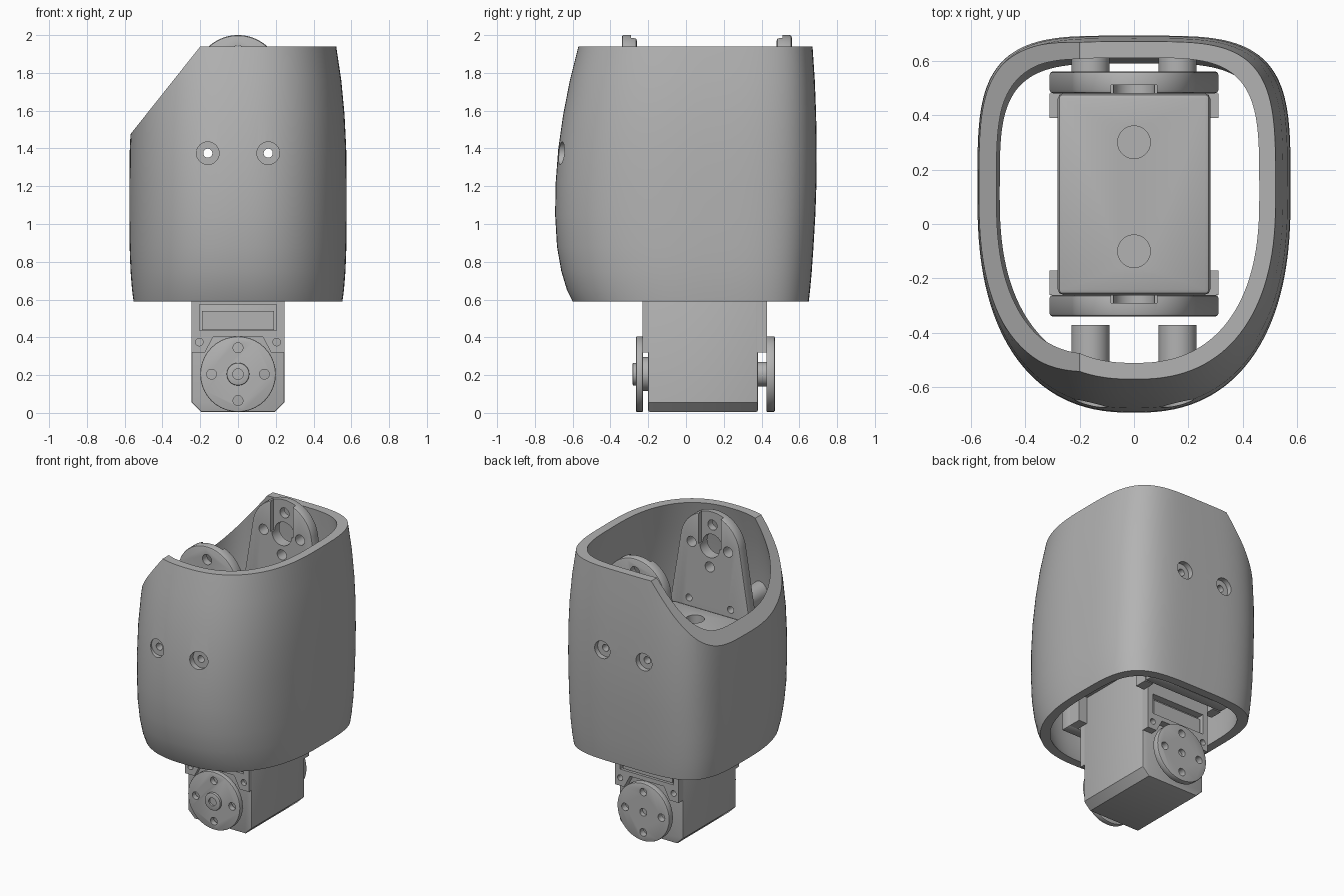
import bpy, bmesh, math
from mathutils import Vector

cube = bpy.data.objects.get("Cube")
if cube:
    bpy.data.objects.remove(cube, do_unlink=True)

grey = bpy.data.materials.new("plain_grey")
grey.use_nodes = True
grey.diffuse_color = (0.45, 0.45, 0.45, 1)
grey.node_tree.nodes["Principled BSDF"].inputs["Base Color"].default_value = (0.45, 0.45, 0.45, 1)

MID = 0.11      # depth centre of the mechanism
HORN_Z = 0.205  # lower joint axis
HUB_Z = 1.77    # upper joint axis
SCREW_X, SCREW_Z = 0.16, 1.375


def finish(name, bm):
    bmesh.ops.recalc_face_normals(bm, faces=bm.faces[:])
    mesh = bpy.data.meshes.new(name)
    bm.to_mesh(mesh)
    bm.free()
    obj = bpy.data.objects.new(name, mesh)
    bpy.context.collection.objects.link(obj)
    mesh.materials.append(grey)
    return obj


def prism(name, pts, a, b, axis="y"):
    """Extrude an outline from a to b along y (outline in xz) or z (outline in xy)."""
    bm = bmesh.new()
    place = (lambda p, d: (p[0], d, p[1])) if axis == "y" else (lambda p, d: (p[0], p[1], d))
    face = bm.faces.new([bm.verts.new(place(p, a)) for p in pts])
    moved = bmesh.ops.extrude_face_region(bm, geom=[face])["geom"]
    step = Vector(place((0, 0), b - a))
    bmesh.ops.translate(bm, vec=step, verts=[v for v in moved if isinstance(v, bmesh.types.BMVert)])
    return finish(name, bm)


def arc(x, z, r, start=0, end=360, n=40):
    full = end - start == 360
    steps = n if full else n + 1
    angles = [math.radians(start + (end - start) * i / n) for i in range(steps)]
    return [(x + r * math.cos(t), z + r * math.sin(t)) for t in angles]


def rect(x0, x1, z0, z1):
    return [(x0, z0), (x1, z0), (x1, z1), (x0, z1)]


def apply(obj, mod):
    bpy.ops.object.select_all(action="DESELECT")
    bpy.context.view_layer.objects.active = obj
    obj.select_set(True)
    bpy.ops.object.modifier_apply(modifier=mod.name)


def cut(obj, *cutters):
    for c in cutters:
        mod = obj.modifiers.new("cut", "BOOLEAN")
        mod.operation, mod.solver, mod.object = "DIFFERENCE", "EXACT", c
        apply(obj, mod)
        bpy.data.objects.remove(c, do_unlink=True)
    return obj


def bevel(obj, width):
    mod = obj.modifiers.new("bevel", "BEVEL")
    mod.width, mod.segments, mod.limit_method = width, 2, "ANGLE"
    mod.angle_limit = math.radians(50)
    apply(obj, mod)
    return obj


def cyl(name, x, z, r, a, b):
    return prism(name, arc(x, z, r), a, b)


# Shell: height, half width, front depth, back depth
levels = [(0.59, 0.553, -0.600, 0.650), (0.65, 0.561, -0.630, 0.657),
          (0.75, 0.569, -0.660, 0.666), (0.88, 0.574, -0.683, 0.675),
          (1.05, 0.575, -0.693, 0.685), (1.22, 0.575, -0.690, 0.691),
          (1.40, 0.573, -0.676, 0.692), (1.58, 0.564, -0.650, 0.689),
          (1.76, 0.547, -0.615, 0.682), (1.94, 0.520, -0.570, 0.670)]


def section(level, inset, n=128):
    z, w, front, back = level
    ring = []
    for i in range(n):
        t = 2 * math.pi * i / n
        c, s = math.cos(t), math.sin(t)
        power = 2 / 4 if s > 0 else 2 / 2.4
        reach = back - 0.1 - inset if s > 0 else 0.1 - front - inset
        x = math.copysign(abs(c) ** power, c) * (w - inset)
        y = 0.1 + math.copysign(abs(s) ** power, s) * reach
        ring.append((x, y, z))
    return ring


bm = bmesh.new()
sections = [section(l, 0) for l in levels] + [section(l, 0.06) for l in reversed(levels)]
rings = [[bm.verts.new(p) for p in ring] for ring in sections]
for k, ring in enumerate(rings):
    above = rings[(k + 1) % len(rings)]
    for i in range(len(ring)):
        j = (i + 1) % len(ring)
        bm.faces.new((ring[i], ring[j], above[j], above[i]))
shell = finish("shell", bm)

# Sloped opening on one side of the shell
cut(shell, prism("slope_cutter", [(-0.65, 1.374), (-0.12, 2.04), (-0.65, 2.04)], -1, 1))

# Screw recesses, screw holes and hollow bosses
for x in (-SCREW_X, SCREW_X):
    cut(shell,
        cyl("front_recess", x, SCREW_Z, 0.06, -0.8, -0.635),
        cyl("back_recess", x, SCREW_Z, 0.06, 0.655, 0.8),
        cyl("screw_hole", x, SCREW_Z, 0.024, -1, 1))
    for name, a, b in (("front_boss", -0.37, -0.62), ("back_boss", 0.56, 0.64)):
        cut(cyl(name, x, SCREW_Z, 0.07, a, b), cyl("boss_hole", x, SCREW_Z, 0.024, -1, 1))

# Bracket: two upright arms with round ends, a cross block and lower wings
outline = [(-0.31, 0.61), (0.31, 0.61), (0.31, 1.3)] + arc(0, HUB_Z, 0.23, 10, 170) + [(-0.31, 1.3)]
for side, label in ((-1, "front"), (1, "back")):
    def y(d):
        return MID + side * d

    arm = bevel(prism(label + "_arm", outline, y(0.37), y(0.45)), 0.012)
    cut(arm,
        prism("slot", rect(-0.085, 0.085, HUB_Z, 2.1), y(0.3), y(0.4)),
        cyl("hub_hole", 0, HUB_Z, 0.075, y(0.3), y(0.5)))
    for dx, dz in ((0.14, 0), (-0.14, 0), (0, 0.14), (0, -0.14)):
        cut(arm, cyl("bolt_hole", dx, HUB_Z + dz, 0.035, y(0.3), y(0.5)))
    for x in (-SCREW_X, SCREW_X):
        cut(arm, cyl("arm_screw_hole", x, SCREW_Z, 0.024, y(0.3), y(0.5)))
    for x in (-1, 1):
        prism(label + "_wing", rect(min(x * 0.245, x * 0.31), max(x * 0.245, x * 0.31), 0.61, 1.0),
              y(0.28), y(0.37))

block = bevel(prism("cross_block", rect(-0.28, 0.28, 0.8, 1.33), MID - 0.37, MID + 0.37), 0.02)
cut(block, *[prism("block_hole", arc(0, yy, 0.06), 1.2, 1.5, "z") for yy in (-0.1, 0.3)])

# Motor body with clipped lower corners
body = [(-0.195, 0.005), (0.195, 0.005), (0.245, 0.055), (0.245, 0.8), (-0.245, 0.8), (-0.245, 0.055)]
bevel(prism("motor_body", body, MID - 0.31, MID + 0.27), 0.008)

# Motor end covers with ears, screw holes and a socket window
cover = [(-0.245, 0.32), (-0.175, 0.32), (-0.13, 0.405), (0.13, 0.405),
         (0.175, 0.32), (0.245, 0.32), (0.245, 0.8), (-0.245, 0.8)]
for label, inner, outer in (("front", -0.2, -0.23), ("back", 0.38, 0.43)):
    sign = 1 if outer > inner else -1
    part = cut(prism(label + "_cover", cover, inner - sign * 0.005, outer),
               prism("window", rect(-0.205, 0.205, 0.435, 0.575), inner, outer + sign * 0.1))
    for x in (-0.205, 0.205):
        cut(part, cyl("ear_hole", x, 0.375, 0.02, inner, outer + sign * 0.1))
    prism(label + "_socket", rect(-0.19, 0.19, 0.44, 0.54), inner, outer - sign * 0.01)

# Round joint discs with necks and a front cap
for label, base, near, far in (("front", -0.19, -0.228, -0.265), ("back", 0.37, 0.425, 0.47)):
    sign = 1 if far > near else -1
    cyl(label + "_neck", 0, HORN_Z, 0.09 if sign < 0 else 0.065, base, near)
    disc = bevel(cyl(label + "_disc", 0, HORN_Z, 0.2, near, far), 0.006)
    for dx, dz in ((0.14, 0), (-0.14, 0), (0, 0.14), (0, -0.14)):
        cut(disc, cyl("disc_hole", dx, HORN_Z + dz, 0.026, near - sign * 0.1, far + sign * 0.1))
    if sign > 0:
        cut(disc, cyl("axle_hole", 0, HORN_Z, 0.026, far - 0.03, far + 0.1))
cap = bevel(cyl("front_cap", 0, HORN_Z, 0.06, -0.26, -0.282), 0.005)
cut(cap, cyl("cap_hole", 0, HORN_Z, 0.028, -0.268, -0.4))

# Smooth curved surfaces, keep hard edges
bpy.ops.object.select_all(action="DESELECT")
for obj in bpy.context.scene.objects:
    if obj.type == "MESH" and grey.name in obj.data.materials:
        obj.select_set(True)
        bpy.context.view_layer.objects.active = obj
bpy.ops.object.shade_smooth_by_angle(angle=math.radians(30))
